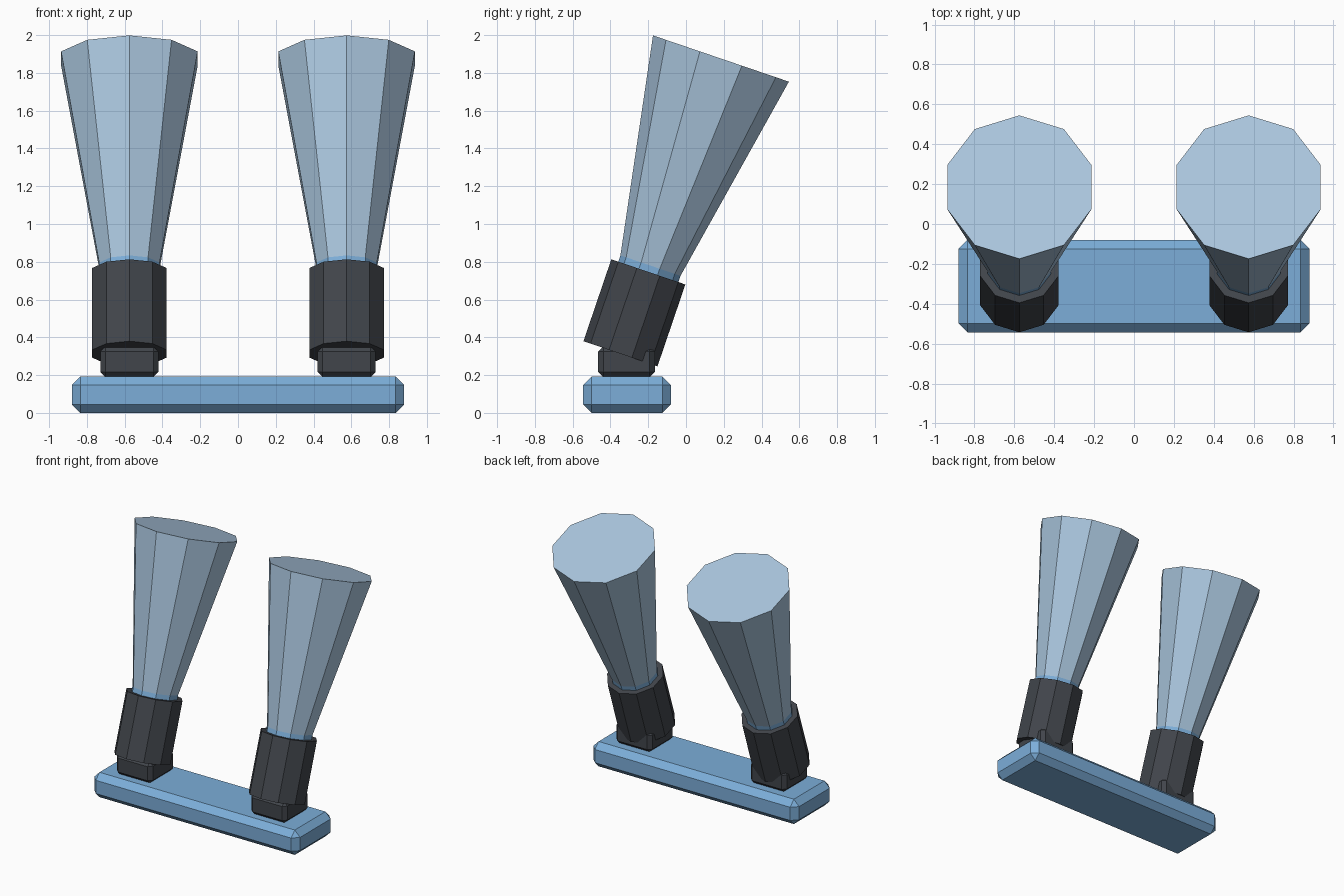
import bpy, bmesh, math
from mathutils import Matrix, Vector

cube = bpy.data.objects.get("Cube")
if cube:
    bpy.data.objects.remove(cube, do_unlink=True)


def srgb(r, g, b):
    f = lambda c: c / 12.92 if c <= 0.04045 else ((c + 0.055) / 1.055) ** 2.4
    return (f(r / 255), f(g / 255), f(b / 255), 1)


def material(name, color):
    m = bpy.data.materials.new(name)
    m.use_nodes = True
    m.diffuse_color = color
    m.node_tree.nodes["Principled BSDF"].inputs["Base Color"].default_value = color
    return m


BLUE = material("sky blue", srgb(124, 174, 217))
PALE = material("pale beam blue", srgb(171, 199, 223))
DARK = material("charcoal", srgb(65, 69, 75))


def add_object(name, bm, mat):
    bmesh.ops.recalc_face_normals(bm, faces=bm.faces)
    mesh = bpy.data.meshes.new(name)
    bm.to_mesh(mesh)
    bm.free()
    mesh.materials.append(mat)
    ob = bpy.data.objects.new(name, mesh)
    bpy.context.collection.objects.link(ob)
    return ob


def chamfered_box(name, center, size, width, mat):
    bm = bmesh.new()
    bmesh.ops.create_cube(bm, size=1, matrix=Matrix.Translation(center) @ Matrix.Diagonal((*size, 1)))
    ob = add_object(name, bm, mat)
    bevel = ob.modifiers.new("chamfer", 'BEVEL')
    bevel.width = width
    bevel.segments = 1
    return ob


def frustum(name, frame, z0, z1, r0, r1, mat, sides=10):
    # Closed prism along the lamp axis, with one corner facing the front
    bm = bmesh.new()
    rings = []
    for z, r in ((z0, r0), (z1, r1)):
        ring = []
        for i in range(sides):
            a = math.tau * i / sides - math.pi / 2
            ring.append(bm.verts.new(Vector((r * math.cos(a), r * math.sin(a), z))))
        rings.append(ring)
        bm.faces.new(ring)
    for i in range(sides):
        j = (i + 1) % sides
        bm.faces.new((rings[0][i], rings[0][j], rings[1][j], rings[1][i]))
    ob = add_object(name, bm, mat)
    ob.matrix_world = frame
    return ob


# Base plate
chamfered_box("base_plate", (0, -0.312, 0.096), (1.76, 0.464, 0.192), 0.045, BLUE)

# Two tilted lamps: foot, housing, lens and light beam
for side, x in (("left", 0.575), ("right", -0.575)):
    chamfered_box(side + "_foot", (x, -0.315, 0.271), (0.308, 0.3, 0.162), 0.027, DARK)
    frame = Matrix.Translation((x, -0.347, 0.313)) @ Matrix.Rotation(math.radians(-18.8), 4, 'X')
    frustum(side + "_lamp_housing", frame, 0, 0.458, 0.207, 0.207, DARK)
    frustum(side + "_lens", frame, 0.45, 0.493, 0.168, 0.168, BLUE)
    frustum(side + "_light_beam", frame, 0.493, 1.651, 0.168, 0.38, PALE)
